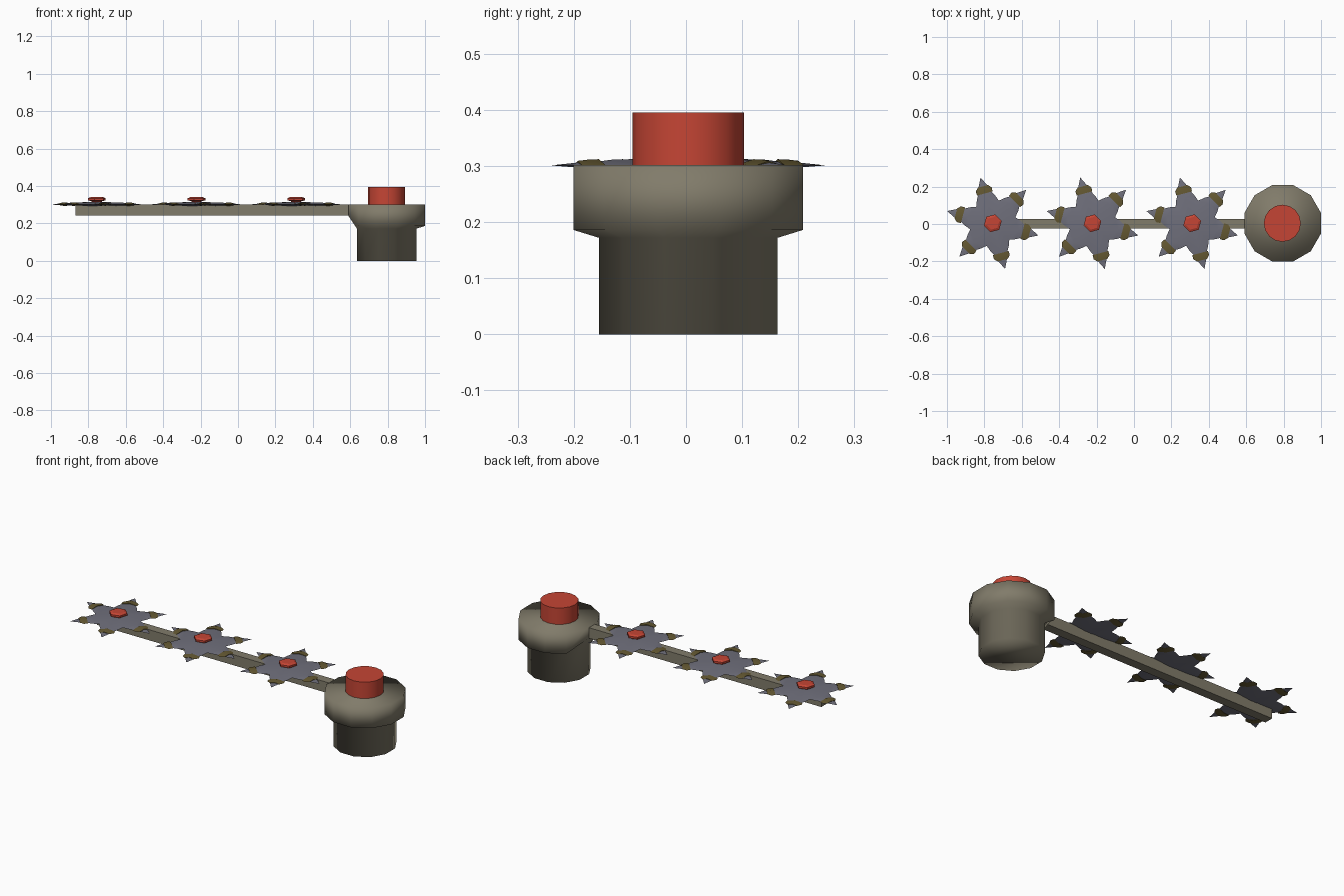
import bpy, bmesh, math
from mathutils import Vector

if "Cube" in bpy.data.objects:
    bpy.data.objects.remove(bpy.data.objects["Cube"])


def material(name, rgb):
    m = bpy.data.materials.new(name)
    m.diffuse_color = (*rgb, 1)
    m.use_nodes = True
    m.node_tree.nodes["Principled BSDF"].inputs["Base Color"].default_value = m.diffuse_color
    return m


STONE = material("warm grey", (0.22, 0.20, 0.145))
RED = material("red", (0.56, 0.06, 0.035))
STEEL = material("blue grey steel", (0.16, 0.16, 0.20))
OLIVE = material("dark olive", (0.13, 0.10, 0.032))


def finish(name, bm, mats, smooth=None):
    """Turn a bmesh into an object; smooth is None, 'all' or an angle."""
    bmesh.ops.recalc_face_normals(bm, faces=bm.faces)
    me = bpy.data.meshes.new(name)
    bm.to_mesh(me)
    bm.free()
    ob = bpy.data.objects.new(name, me)
    bpy.context.collection.objects.link(ob)
    for m in mats:
        me.materials.append(m)
    if smooth == 'all':
        for p in me.polygons:
            p.use_smooth = True
    elif smooth:
        bpy.ops.object.select_all(action='DESELECT')
        ob.select_set(True)
        bpy.context.view_layer.objects.active = ob
        bpy.ops.object.shade_smooth_by_angle(angle=smooth)
    return ob


def lathe(profile, sides, cx, cy, turn=0.0):
    """Capped solid from (radius, z) rings."""
    bm = bmesh.new()
    rings = []
    for r, z in profile:
        rings.append([bm.verts.new((cx + r * math.cos(turn + math.tau * i / sides),
                                    cy + r * math.sin(turn + math.tau * i / sides), z))
                      for i in range(sides)])
    for a, b in zip(rings, rings[1:]):
        for i in range(sides):
            j = (i + 1) % sides
            bm.faces.new((a[i], a[j], b[j], b[i]))
    bm.faces.new(rings[0])
    bm.faces.new(rings[-1])
    return bm


# Pivot housing: post with a wider collar, its lip raised where the arm leaves
bm = lathe([(0.165, 0), (0.165, 0.172), (0.212, 0.186), (0.212, 0.302)],
           12, 0.795, 0.004, math.radians(15))
for v in bm.verts:
    if v.co.x < 0.61 and 0.18 < v.co.z < 0.19:
        v.co.z = 0.24
finish("pivot_housing", bm, [STONE], 'all')

# Red knob on the pivot
finish("pivot_knob", lathe([(0.099, 0.29), (0.099, 0.395)], 16, 0.793, 0.004),
       [RED], math.radians(40))

# Long arm
bm = bmesh.new()
bmesh.ops.create_cube(bm, size=1)
for v in bm.verts:
    v.co = Vector((-0.13 + v.co.x * 1.48, 0.002 + v.co.y * 0.052, 0.271 + v.co.z * 0.06))
finish("arm", bm, [STONE])

# Star blade stations along each point: radius, half width, top z, bottom z
STATIONS = [(0.142, 0.050, 0.311, 0.295), (0.165, 0.037, 0.308, 0.296),
            (0.165, 0.043, 0.312, 0.294), (0.187, 0.044, 0.311, 0.294),
            (0.204, 0.028, 0.309, 0.296), (0.204, 0.024, 0.306, 0.297)]
EDGE_Z = 0.302


def star_blade(name, cx, cy):
    bm = bmesh.new()

    def vert(r, side, ang, z):
        c, s = math.cos(ang), math.sin(ang)
        return bm.verts.new((cx + r * c - side * s, cy + r * s + side * c, z))

    top = vert(0, 0, 0, 0.315)
    bottom = vert(0, 0, 0, 0.291)
    angles = [math.radians(45 + 60 * k) for k in range(6)]
    notches = [vert(0.125, 0, a + math.pi / 6, EDGE_Z) for a in angles]
    for k, a in enumerate(angles):
        right, left = notches[k - 1], notches[k]
        loops = [(vert(r, -w, a, EDGE_Z), vert(r, 0, a, zt),
                  vert(r, w, a, EDGE_Z), vert(r, 0, a, zb))
                 for r, w, zt, zb in STATIONS]
        # body wedge, above and below
        r0, t0, l0, b0 = loops[0]
        for mid, pole in ((t0, top), (b0, bottom)):
            bm.faces.new((pole, right, mid))
            bm.faces.new((pole, mid, left))
            bm.faces.new((right, r0, mid))
            bm.faces.new((mid, l0, left))
        # point with olive band
        for n, (p, q) in enumerate(zip(loops, loops[1:])):
            for i in range(4):
                j = (i + 1) % 4
                f = bm.faces.new((p[i], p[j], q[j], q[i]))
                f.material_index = 1 if 1 <= n <= 4 else 0
        # spike tip
        tip = vert(0.253, 0, a, 0.301)
        last = loops[-1]
        for i in range(4):
            bm.faces.new((last[i], last[(i + 1) % 4], tip))
    return finish(name, bm, [STEEL, OLIVE], math.radians(35))


# Three star blades, each with a red hexagonal bolt
for n, x in enumerate((-0.755, -0.222, 0.311), 1):
    star_blade(f"star_blade_{n}", x, 0.004)
    finish(f"star_bolt_{n}",
           lathe([(0.028, 0.305), (0.028, 0.318), (0.049, 0.323), (0.049, 0.334), (0.035, 0.340)],
                 6, x, 0.004, math.radians(15)), [RED])
